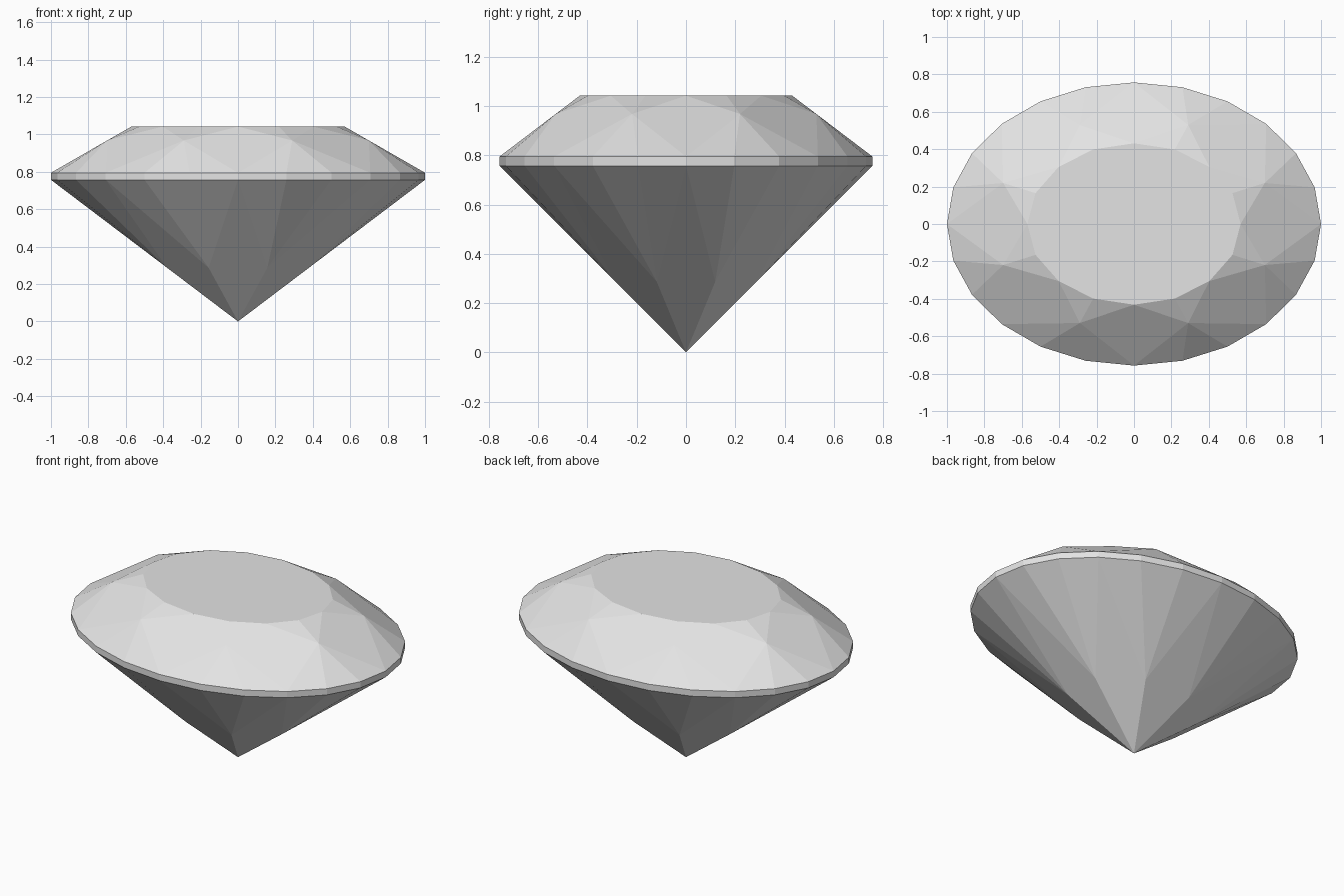
import bpy
import bmesh
from math import cos, sin, tau, pi

cube = bpy.data.objects.get("Cube")
if cube:
    bpy.data.objects.remove(cube, do_unlink=True)

# Proportions of the oval brilliant cut
DEPTH_RATIO = 0.757          # y radius relative to x radius
MAINS = 8                    # number of main facets
TABLE_R, TABLE_Z = 0.57, 1.042
GIRDLE_TOP, GIRDLE_LOW = 0.795, 0.757
STAR_R, LOWER_R = 0.757, 0.41

# Heights that keep the kite-shaped main facets flat
half = cos(pi / MAINS)
star_z = TABLE_Z + (GIRDLE_TOP - TABLE_Z) * (STAR_R * half - TABLE_R) / (1 - TABLE_R)
lower_z = GIRDLE_LOW * LOWER_R * half

bm = bmesh.new()


def ring(count, radius, z, offset=0.0):
    """Oval ring of vertices, starting at +x."""
    angles = [(i + offset) * tau / count for i in range(count)]
    return [bm.verts.new((radius * cos(a), radius * DEPTH_RATIO * sin(a), z))
            for a in angles]


table = ring(MAINS * 2, TABLE_R, TABLE_Z)
star = ring(MAINS, STAR_R, star_z, 0.5)
girdle_top = ring(MAINS * 3, 1.0, GIRDLE_TOP)
girdle_low = ring(MAINS * 3, 1.0, GIRDLE_LOW)
lower = ring(MAINS, LOWER_R, lower_z, 0.5)
culet = bm.verts.new((0, 0, 0))


def at(verts, i):
    return verts[i % len(verts)]


face = bm.faces.new

# Flat table on top
face(table)

for k in range(MAINS):
    t, g = 2 * k, 3 * k
    # Crown: kite main facet and split star facet
    face((table[t], star[k - 1], girdle_top[g], star[k]))
    for i in (t, t + 1):
        face((at(table, i), star[k], at(table, i + 1)))
    # Pavilion: long kite main facet down to the point
    face((culet, lower[k], girdle_low[g], lower[k - 1]))
    # Crown and pavilion fans with the girdle band between them
    for i in range(g, g + 3):
        top_a, top_b = at(girdle_top, i), at(girdle_top, i + 1)
        low_a, low_b = at(girdle_low, i), at(girdle_low, i + 1)
        face((star[k], top_a, top_b))
        face((top_a, low_a, low_b, top_b))
        face((lower[k], low_b, low_a))

bmesh.ops.recalc_face_normals(bm, faces=bm.faces[:])
mesh = bpy.data.meshes.new("oval_gemstone")
bm.to_mesh(mesh)
bm.free()

gem = bpy.data.objects.new("oval_gemstone", mesh)
bpy.context.collection.objects.link(gem)

# Single pale grey colour
grey = bpy.data.materials.new("pale_grey")
grey.use_nodes = True
colour = (0.77, 0.77, 0.77, 1.0)
grey.diffuse_color = colour
grey.node_tree.nodes["Principled BSDF"].inputs["Base Color"].default_value = colour
mesh.materials.append(grey)
